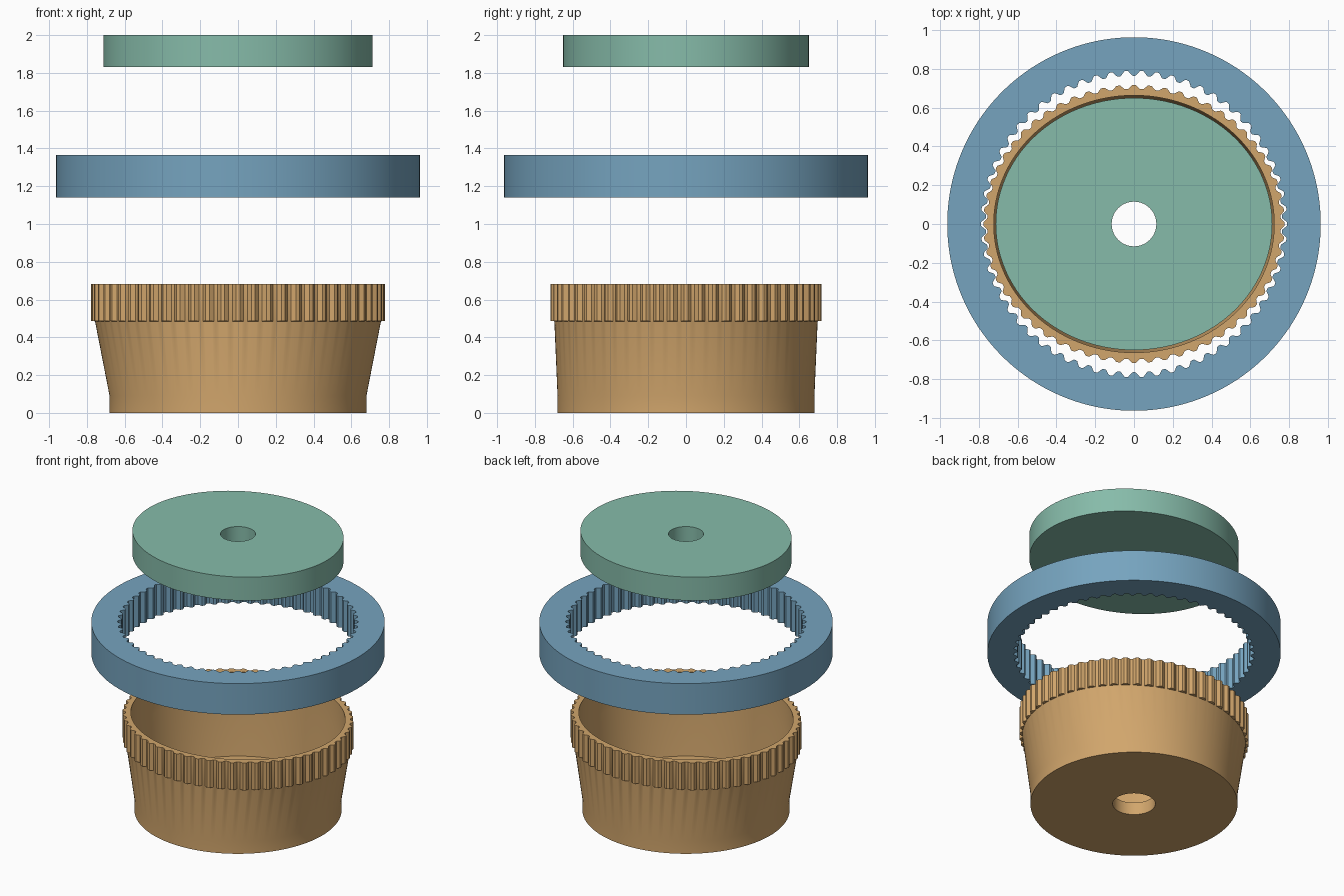
import bpy, bmesh
from math import sin, cos, tau

if "Cube" in bpy.data.objects:
    bpy.data.objects.remove(bpy.data.objects["Cube"])

STEPS = 8  # points per tooth


def ellipse(a, b, z, n, teeth=0, depth=0.0, phase=0.0):
    """Loop of n points; with teeth, the radius waves outwards by depth."""
    pts = []
    for i in range(n):
        t = tau * i / n
        wave = max(-1, min(1, 1.3 * cos(teeth * t + phase)))
        d = depth * (0.5 + 0.5 * wave) if teeth else 0
        pts.append(((a + d) * cos(t), (b + d) * sin(t), z))
    return pts


def tube(name, loops, colour, angle):
    """Skin a ring-shaped solid through a closed cycle of loops."""
    bm = bmesh.new()
    rows = [[bm.verts.new(p) for p in loop] for loop in loops]
    n = len(rows[0])
    for r, row in enumerate(rows):
        nxt = rows[(r + 1) % len(rows)]
        for i in range(n):
            j = (i + 1) % n
            bm.faces.new((row[i], row[j], nxt[j], nxt[i]))
    bmesh.ops.recalc_face_normals(bm, faces=bm.faces)
    mesh = bpy.data.meshes.new(name)
    bm.to_mesh(mesh)
    bm.free()
    obj = bpy.data.objects.new(name, mesh)
    bpy.context.collection.objects.link(obj)
    mat = bpy.data.materials.new(name + "_colour")
    mat.diffuse_color = colour
    mat.use_nodes = True
    mat.node_tree.nodes["Principled BSDF"].inputs["Base Color"].default_value = mat.diffuse_color
    mesh.materials.append(mat)
    bpy.ops.object.select_all(action='DESELECT')
    obj.select_set(True)
    bpy.context.view_layer.objects.active = obj
    bpy.ops.object.shade_smooth_by_angle(angle=angle)
    return obj


# Flexible cup: round base blending into an oval toothed rim
n = 60 * STEPS
tube("flexible_cup", [
    ellipse(0.14, 0.14, 0, n),
    ellipse(0.68, 0.68, 0, n),
    ellipse(0.68, 0.68, 0.09, n),
    ellipse(0.757, 0.697, 0.485, n),
    ellipse(0.757, 0.697, 0.486, n, 60, 0.02),
    ellipse(0.757, 0.697, 0.683, n, 60, 0.02),
    ellipse(0.723, 0.663, 0.683, n),
    ellipse(0.723, 0.663, 0.485, n),
    ellipse(0.645, 0.645, 0.09, n),
    ellipse(0.14, 0.14, 0.09, n),
], (0.64, 0.38, 0.15, 1), 0.4)

# Outer ring with internal teeth
n = 62 * STEPS
tube("toothed_ring", [
    ellipse(0.963, 0.963, 1.14, n),
    ellipse(0.963, 0.963, 1.365, n),
    ellipse(0.764, 0.764, 1.365, n, 62, 0.026),
    ellipse(0.764, 0.764, 1.14, n, 62, 0.026),
], (0.18, 0.37, 0.52, 1), 0.4)

# Oval plug with shaft hole
n = 160
tube("oval_plug", [
    ellipse(0.713, 0.65, 1.83, n),
    ellipse(0.713, 0.65, 2.0, n),
    ellipse(0.115, 0.115, 2.0, n),
    ellipse(0.115, 0.115, 1.83, n),
], (0.24, 0.50, 0.40, 1), 0.5)
